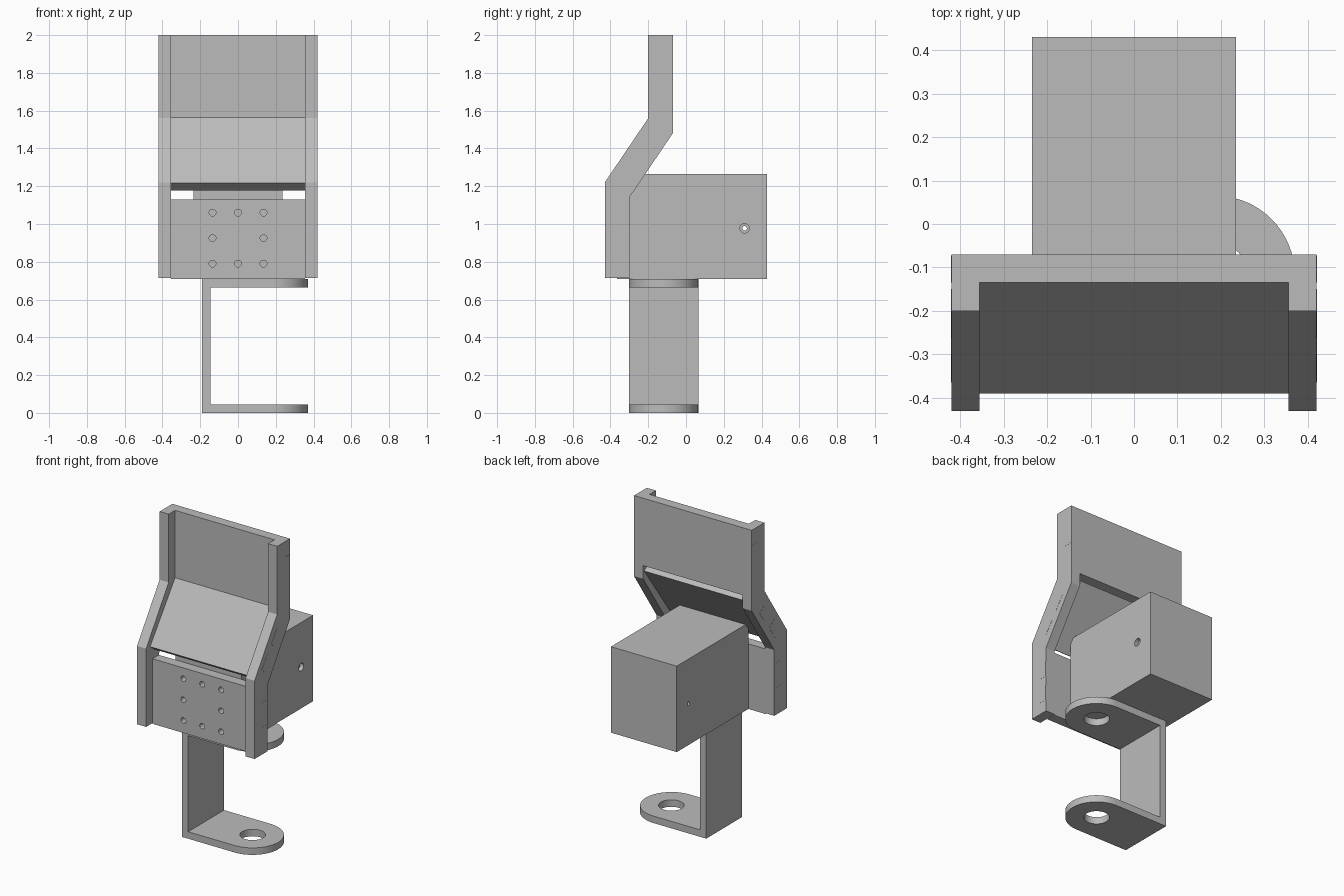
import bpy, bmesh, math
from mathutils import Matrix, Vector

cube = bpy.data.objects.get("Cube")
if cube:
    bpy.data.objects.remove(cube, do_unlink=True)

grey = bpy.data.materials.new("plain_grey")
grey.use_nodes = True
colour = (0.5, 0.5, 0.5, 1)
grey.diffuse_color = colour
for node in grey.node_tree.nodes:
    if node.type == 'BSDF_PRINCIPLED':
        node.inputs["Base Color"].default_value = colour


def finish(name, bm):
    bmesh.ops.recalc_face_normals(bm, faces=bm.faces)
    mesh = bpy.data.meshes.new(name)
    bm.to_mesh(mesh)
    bm.free()
    mesh.materials.append(grey)
    obj = bpy.data.objects.new(name, mesh)
    bpy.context.collection.objects.link(obj)
    return obj


def extrude(name, points, offset):
    """Solid from a flat outline pushed along an offset."""
    bm = bmesh.new()
    face = bm.faces.new([bm.verts.new(p) for p in points])
    result = bmesh.ops.extrude_face_region(bm, geom=[face])
    verts = [g for g in result["geom"] if isinstance(g, bmesh.types.BMVert)]
    bmesh.ops.translate(bm, verts=verts, vec=offset)
    return finish(name, bm)


def side_profile(name, yz, x0, x1):
    return extrude(name, [(x0, y, z) for y, z in yz], (x1 - x0, 0, 0))


def box(name, x0, x1, y0, y1, z0, z1):
    return side_profile(name, [(y0, z0), (y1, z0), (y1, z1), (y0, z1)], x0, x1)


def drill(obj, centre, axis, radius, depth, sides=32):
    """Cut a round hole centred on a point along an axis."""
    bm = bmesh.new()
    turn = Vector((0, 0, 1)).rotation_difference(Vector(axis)).to_matrix().to_4x4()
    bmesh.ops.create_cone(bm, cap_ends=True, segments=sides, radius1=radius, radius2=radius,
                          depth=depth, matrix=Matrix.Translation(centre) @ turn)
    cutter = finish("hole_cutter", bm)
    cutter.hide_render = True
    mod = obj.modifiers.new("hole", 'BOOLEAN')
    mod.operation = 'DIFFERENCE'
    mod.solver = 'EXACT'
    mod.object = cutter
    bpy.context.view_layer.objects.active = obj
    bpy.ops.object.modifier_apply(modifier=mod.name)
    bpy.data.objects.remove(cutter, do_unlink=True)


def smooth(obj):
    bpy.ops.object.select_all(action='DESELECT')
    obj.select_set(True)
    bpy.context.view_layer.objects.active = obj
    bpy.ops.object.shade_smooth_by_angle(angle=math.radians(30))


# Panels held between the rails
inner, outer = 0.355, 0.42
box("upper_panel", -inner, inner, -0.135, -0.07, 1.565, 2)
low, high, across = Vector((-0.39, 1.217)), Vector((-0.135, 1.565)), Vector((0.054, -0.039))


def slope_outline(a, b):
    p, q = low.lerp(high, a), low.lerp(high, b)
    return [p, q, q + across, p + across]


side_profile("sloped_panel", slope_outline(0, 1), -inner, inner)
front_panel = box("front_panel", -inner, inner, -0.365, -0.30, 0.71, 1.13)
for i in (-1, 0, 1):
    for j in (-1, 0, 1):
        if i or j:
            drill(front_panel, (i * 0.135, -0.365, 0.925 + j * 0.135), (0, 1, 0), 0.018, 0.1, 24)
smooth(front_panel)

# Bent side rails, with panel tabs showing on their outer faces
rail = [(-0.43, 0.715), (-0.43, 1.22), (-0.20, 1.56), (-0.20, 2),
        (-0.07, 2), (-0.07, 1.48), (-0.30, 1.14), (-0.30, 0.715)]
for side, label in ((1, "left"), (-1, "right")):
    side_profile(label + "_rail", rail, side * inner, side * outer)
    x0, x1 = side * (outer - 0.002), side * (outer + 0.001)
    for a, b in ((0.12, 0.35), (0.5, 0.73)):
        side_profile(label + "_sloped_tab", slope_outline(a, b), x0, x1)
    for z0, z1 in ((0.79, 0.89), (0.95, 1.05)):
        box(label + "_front_tab", x0, x1, -0.365, -0.302, z0, z1)
    box(label + "_upper_tab", x0, x1, -0.135, -0.072, 1.75, 1.9)

# Housing with a cross hole, countersunk on one side
housing = box("housing", -0.235, 0.235, -0.30, 0.43, 0.71, 1.265)
drill(housing, (0, 0.31, 0.977), (1, 0, 0), 0.012, 0.6, 24)
drill(housing, (0.235, 0.31, 0.977), (1, 0, 0), 0.025, 0.05, 24)
smooth(housing)

# Bracket: upright plate and two rounded flanges with holes
thick, radius, cx, cy, top = 0.045, 0.183, 0.187, -0.118, 0.71
box("bracket_plate", -0.19, -0.145, cy - radius, cy + radius, 0, top)
arc = [math.radians(-90 + 180 * k / 32) for k in range(33)]
outline = [(cx + radius * math.cos(a), cy + radius * math.sin(a)) for a in arc]
outline += [(-0.145, cy + radius), (-0.145, cy - radius)]
for name, z in (("lower_flange", 0), ("upper_flange", top - thick)):
    flange = extrude(name, [(x, y, z) for x, y in outline], (0, 0, thick))
    drill(flange, (cx, cy, z + thick / 2), (0, 0, 1), 0.075, 0.2)
    smooth(flange)
